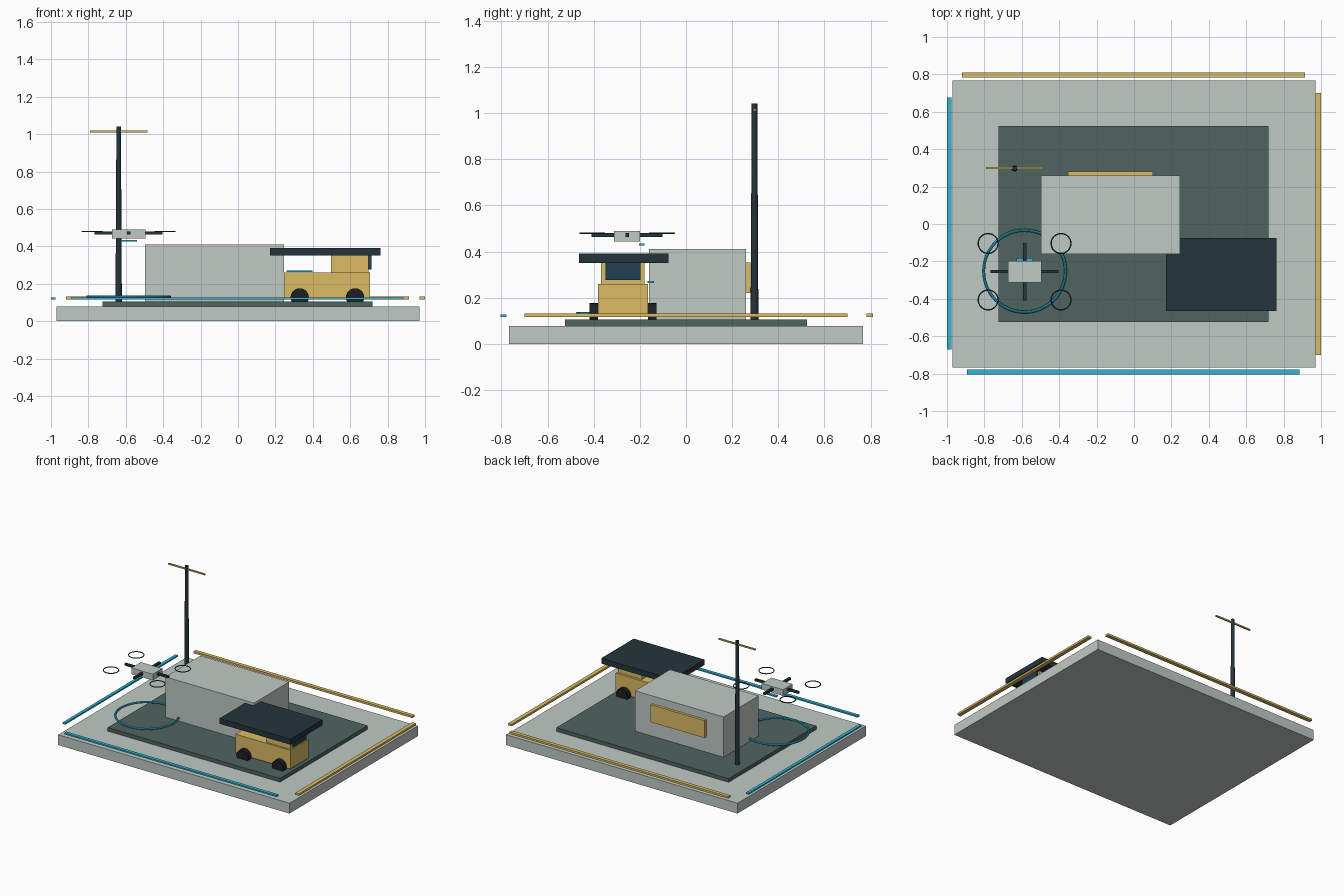
import bpy
from math import pi

if "Cube" in bpy.data.objects:
    bpy.data.objects.remove(bpy.data.objects["Cube"])


def mat(name, rgb):
    m = bpy.data.materials.new(name)
    m.diffuse_color = (*rgb, 1)
    m.use_nodes = True
    m.node_tree.nodes["Principled BSDF"].inputs["Base Color"].default_value = m.diffuse_color
    return m


PALE = mat("pale_grey", (0.53, 0.59, 0.56))
GREEN = mat("dark_green", (0.08, 0.127, 0.115))
NAVY = mat("navy", (0.018, 0.034, 0.045))
GLASS = mat("glass", (0.015, 0.05, 0.08))
BLACK = mat("rubber", (0.012, 0.014, 0.016))
GOLD = mat("gold", (0.72, 0.50, 0.13))
CYAN = mat("cyan", (0.03, 0.46, 0.68))


def finish(name, material, smooth=False):
    o = bpy.context.object
    o.name = name
    o.data.materials.append(material)
    if smooth:
        bpy.ops.object.shade_smooth_by_angle()
    return o


def box(name, x, y, z, material):
    """Box from (min, max) ranges."""
    bpy.ops.mesh.primitive_cube_add(size=1, location=[sum(r) / 2 for r in (x, y, z)])
    bpy.context.object.scale = [r[1] - r[0] for r in (x, y, z)]
    bpy.ops.object.transform_apply(location=False, rotation=False, scale=True)
    return finish(name, material)


def ring(name, loc, radius, tube, material, major=48, minor=8):
    bpy.ops.mesh.primitive_torus_add(location=loc, major_radius=radius, minor_radius=tube,
                                     major_segments=major, minor_segments=minor)
    return finish(name, material, True)


# Base, yard and main building
box("base", (-0.97, 0.97), (-0.768, 0.768), (0, 0.078), PALE)
box("yard", (-0.725, 0.72), (-0.525, 0.525), (0.078, 0.106), GREEN)
box("building", (-0.497, 0.246), (-0.16, 0.26), (0.106, 0.411), PALE)
box("back_window", (-0.352, 0.102), (0.258, 0.28), (0.22, 0.352), GOLD)

# Floating edge strips
box("front_strip", (-0.893, 0.886), (-0.804, -0.779), (0.116, 0.127), CYAN)
box("left_strip", (-1.0, -0.977), (-0.672, 0.677), (0.116, 0.127), CYAN)
box("back_strip", (-0.92, 0.913), (0.782, 0.81), (0.116, 0.131), GOLD)
box("right_strip", (0.97, 1.0), (-0.70, 0.70), (0.116, 0.131), GOLD)

# Mast with crossbar
bpy.ops.mesh.primitive_cone_add(vertices=12, radius1=0.017, radius2=0.012, depth=0.94,
                                location=(-0.638, 0.297, 0.572))
finish("mast", NAVY, True)
box("mast_crossbar", (-0.792, -0.485), (0.293, 0.304), (1.01, 1.02), GOLD)

# Truck: body, cab, windscreen, canopy and side strip
box("truck_body", (0.246, 0.705), (-0.381, -0.164), (0.118, 0.26), GOLD)
box("truck_cab", (0.497, 0.697), (-0.368, -0.181), (0.255, 0.352), GOLD)
box("truck_windscreen", (0.695, 0.713), (-0.348, -0.198), (0.277, 0.352), GLASS)
box("canopy", (0.17, 0.763), (-0.464, -0.076), (0.35, 0.391), NAVY)
box("truck_side_strip", (0.258, 0.397), (-0.168, -0.138), (0.264, 0.272), CYAN)
for end, x in (("rear", 0.33), ("front", 0.626)):
    for side, y in (("right", -0.40), ("left", -0.146)):
        bpy.ops.mesh.primitive_cylinder_add(vertices=24, radius=0.049, depth=0.037,
                                            location=(x, y, 0.127), rotation=(pi / 2, 0, 0))
        finish(f"{end}_{side}_wheel", BLACK, True)

# Landing ring
ring("landing_ring", (-0.585, -0.252, 0.13), 0.219, 0.008, CYAN)

# Drone: body, crossed arms, sensor and rotor rings
DX, DY = -0.585, -0.255
box("drone_body", (-0.675, -0.495), (-0.313, -0.199), (0.443, 0.49), PALE)
box("drone_long_arm", (DX - 0.182, DX + 0.182), (DY - 0.008, DY + 0.008), (0.464, 0.48), NAVY)
box("drone_cross_arm", (DX - 0.009, DX + 0.009), (DY - 0.154, DY + 0.154), (0.464, 0.48), NAVY)
box("drone_sensor", (-0.628, -0.541), (-0.203, -0.181), (0.426, 0.435), CYAN)
for sx in (-1, 1):
    for sy in (-1, 1):
        ring(f"rotor_ring_{'left' if sx < 0 else 'right'}_{'front' if sy < 0 else 'back'}",
             (DX + sx * 0.195, DY + sy * 0.151, 0.48), 0.053, 0.0035, GLASS, 32, 6)
